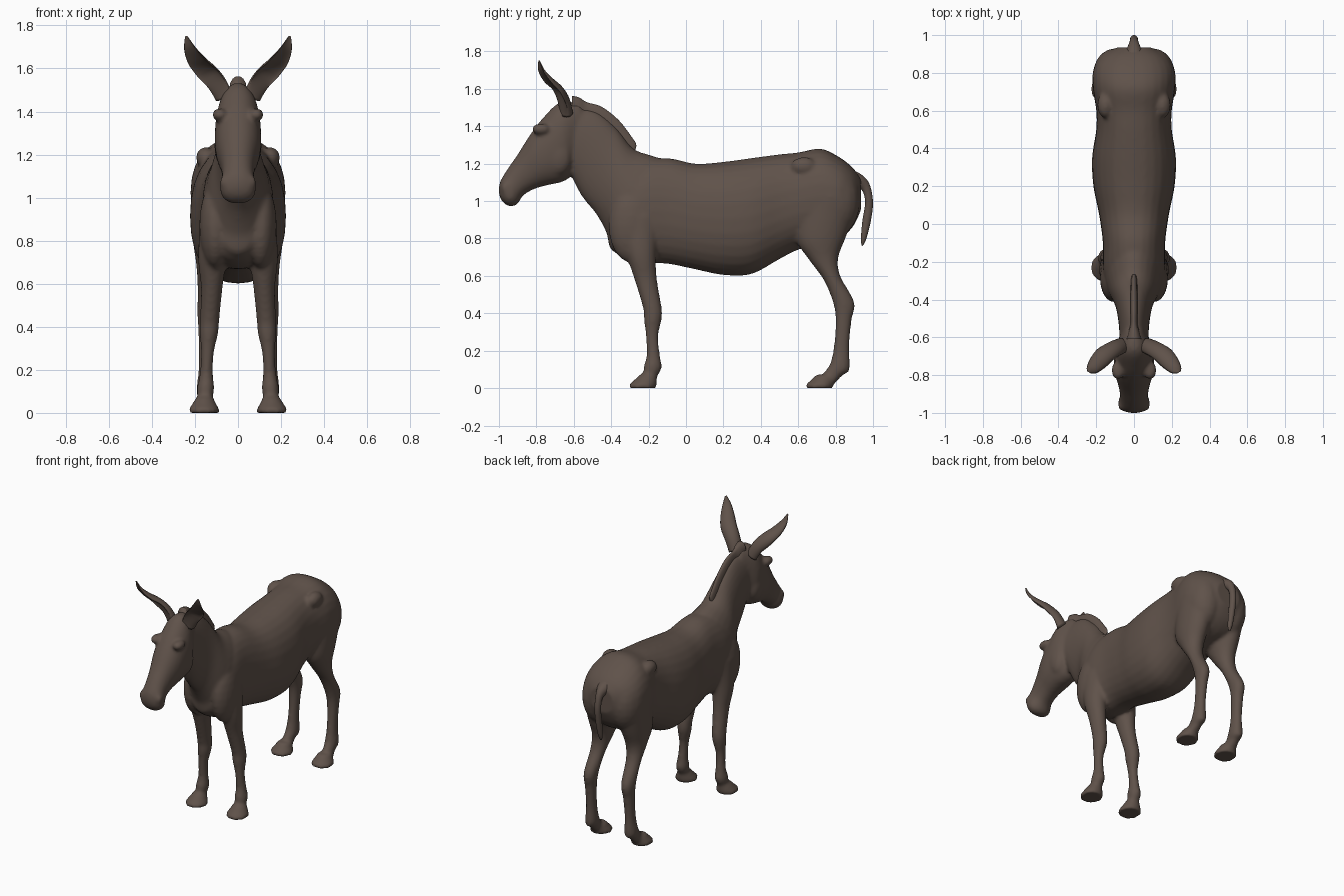
import bpy
import bmesh
from math import cos, sin, pi
from mathutils import Vector, Matrix

cube = bpy.data.objects.get("Cube")
if cube:
    bpy.data.objects.remove(cube)

# One coat colour for the whole animal
coat = bpy.data.materials.new("brown_coat")
coat.use_nodes = True
COLOUR = (0.115, 0.084, 0.068, 1)
coat.diffuse_color = COLOUR
shader = coat.node_tree.nodes["Principled BSDF"]
shader.inputs["Base Color"].default_value = COLOUR
shader.inputs["Roughness"].default_value = 0.9


def spline(rows, steps=5):
    """Smooth interpolation through rows of numbers."""
    rows = [Vector(r) for r in rows]
    result = []
    for i in range(len(rows) - 1):
        a, b = rows[max(i - 1, 0)], rows[i]
        c, d = rows[i + 1], rows[min(i + 2, len(rows) - 1)]
        for k in range(steps):
            t = k / steps
            result.append(b + (c - a) * (t / 2)
                          + (a * 2 - b * 5 + c * 4 - d) * (t * t / 2)
                          + (b * 3 - a - c * 3 + d) * (t ** 3 / 2))
    return result + [rows[-1]]


def skin(bm, rings):
    """Join rings of points into a closed tube."""
    loops = [[bm.verts.new(p) for p in ring] for ring in rings]
    count = len(loops[0])
    faces = [bm.faces.new((a[i], a[(i + 1) % count], b[(i + 1) % count], b[i]))
             for a, b in zip(loops, loops[1:]) for i in range(count)]
    faces += [bm.faces.new(loops[0]), bm.faces.new(loops[-1])]
    bmesh.ops.recalc_face_normals(bm, faces=faces)


def power(value, exponent):
    return abs(value) ** exponent * (1 if value > 0 else -1)


def loft(bm, sections, boxy=1.0, side=1, count=28):
    """Sections: y and z of one edge, y and z of the other, half width, x."""
    rings = []
    for y1, z1, y2, z2, width, x in spline(sections):
        top, low = Vector((x * side, y1, z1)), Vector((x * side, y2, z2))
        mid, half = (top + low) / 2, (top - low) / 2
        ring = []
        for i in range(count):
            t = 2 * pi * i / count
            ring.append(mid + half * power(sin(t), boxy)
                        + Vector((width * power(cos(t), boxy), 0, 0)))
        rings.append(ring)
    skin(bm, rings)


def bump(bm, centre, radii):
    """Ellipsoid muscle or bone on both sides."""
    for side in (-1, 1):
        place = Matrix.Translation((centre[0] * side, centre[1], centre[2]))
        bmesh.ops.create_uvsphere(bm, u_segments=20, v_segments=12, radius=1,
                                  matrix=place @ Matrix.Diagonal((*radii, 1)))


def finish(name, bm):
    mesh = bpy.data.meshes.new(name)
    bm.to_mesh(mesh)
    bm.free()
    mesh.materials.append(coat)
    mesh.shade_smooth()
    obj = bpy.data.objects.new(name, mesh)
    bpy.context.collection.objects.link(obj)
    return obj


body = bmesh.new()

# Torso: y, top, bottom, half width
torso = [(-.41, 1.02, .78, .07), (-.36, 1.12, .71, .14), (-.25, 1.21, .67, .165),
         (-.1, 1.23, .665, .165), (.05, 1.2, .635, .185), (.2, 1.21, .605, .215),
         (.35, 1.23, .61, .222), (.5, 1.25, .69, .2), (.6, 1.26, .74, .2),
         (.72, 1.28, .77, .218), (.82, 1.235, .8, .215), (.89, 1.18, .86, .17),
         (.935, 1.12, .95, .09)]
loft(body, [(y, top, y, low, w, 0) for y, top, low, w in torso], boxy=.88)

# Neck
loft(body, [(-.62, 1.5, -.63, 1.17, .075, 0), (-.48, 1.48, -.56, 1.03, .082, 0),
            (-.37, 1.39, -.48, .93, .1, 0), (-.28, 1.28, -.425, .83, .135, 0),
            (-.17, 1.24, -.39, .73, .155, 0), (-.03, 1.19, -.22, .69, .14, 0)])

# Head
loft(body, [(-.56, 1.52, -.59, 1.22, .06, 0), (-.67, 1.53, -.62, 1.13, .1, 0),
            (-.76, 1.45, -.67, 1.1, .108, 0), (-.83, 1.36, -.74, 1.085, .102, 0),
            (-.9, 1.25, -.81, 1.065, .082, 0), (-.955, 1.17, -.87, 1.03, .074, 0),
            (-.995, 1.1, -.9, .985, .084, 0), (-1, 1.04, -.93, .972, .066, 0),
            (-.985, 1, -.955, .975, .03, 0)], boxy=.92)

# Brows, cheeks, nostrils, shoulders, hip bones, buttocks
bump(body, (.085, -.775, 1.385), (.035, .05, .03))
bump(body, (.065, -.68, 1.24), (.045, .07, .1))
bump(body, (.055, -.965, 1.07), (.03, .025, .035))
bump(body, (.105, -.29, .87), (.075, .125, .2))
bump(body, (.15, .63, 1.185), (.045, .07, .05))
bump(body, (.1, .8, 1.0), (.115, .13, .19))

front_leg = [(-.37, .92, -.14, .92, .06, .115), (-.32, .72, -.16, .72, .065, .12),
             (-.275, .58, -.155, .58, .05, .122), (-.23, .43, -.13, .43, .045, .132),
             (-.225, .37, -.13, .37, .043, .135), (-.215, .28, -.148, .28, .03, .142),
             (-.21, .18, -.14, .18, .031, .147), (-.225, .12, -.13, .11, .04, .15),
             (-.23, .07, -.155, .06, .035, .153), (-.25, .03, -.17, .03, .04, .155)]
hind_leg = [(.6, 1.0, .92, 1.0, .1, .12), (.59, .8, .86, .82, .085, .125),
            (.655, .69, .815, .7, .065, .13), (.735, .58, .825, .6, .05, .138),
            (.785, .46, .9, .46, .043, .145), (.8, .36, .885, .36, .036, .148),
            (.79, .22, .873, .22, .032, .15), (.77, .13, .875, .1, .04, .152),
            (.735, .08, .84, .07, .035, .155), (.71, .03, .8, .03, .04, .158)]
hoof = [(-.02, .075, .07, .06, .042, .155), (-.055, .04, .07, .035, .058, .157),
        (-.08, .018, .068, .015, .071, .158), (-.08, 0, .065, 0, .071, .158)]

# Legs and hooves, mirrored
for side in (-1, 1):
    loft(body, front_leg, side=side)
    loft(body, hind_leg, side=side)
    for y in (-.225, .72):
        loft(body, [(a + y, b, c + y, d, w, x) for a, b, c, d, w, x in hoof], side=side)

# Fuse the flesh into one smooth skin
body_obj = finish("body", body)
remesh = body_obj.modifiers.new("fuse", 'REMESH')
remesh.mode = 'VOXEL'
remesh.voxel_size = 0.011
remesh.use_smooth_shade = True
relax = body_obj.modifiers.new("relax", 'SMOOTH')
relax.factor = 0.5
relax.iterations = 7

# Tail
tail = bmesh.new()
loft(tail, [(.88, 1.17, .88, 1.06, .06, 0), (.935, 1.145, .915, 1.07, .04, 0),
            (.98, 1.095, .945, 1.05, .024, 0), (1, 1.0, .957, .99, .021, 0),
            (.99, .9, .942, .89, .02, 0), (.965, .8, .935, .8, .016, 0),
            (.945, .76, .938, .765, .006, 0)], count=14)
finish("tail", tail)

# Mane crest along the neck, with a forelock tuft between the ears
mane = bmesh.new()
loft(mane, [(-.61, 1.565, -.61, 1.45, .04, 0), (-.57, 1.555, -.57, 1.43, .03, 0),
            (-.53, 1.53, -.53, 1.4, .02, 0), (-.45, 1.505, -.48, 1.4, .02, 0),
            (-.36, 1.435, -.42, 1.34, .02, 0), (-.29, 1.345, -.36, 1.26, .018, 0),
            (-.265, 1.3, -.31, 1.22, .014, 0), (-.28, 1.255, -.29, 1.2, .008, 0)],
     count=14)
finish("mane", mane)

# Cupped ears: centre x, y, z, half width, depth
ear_path = [(.06, -.635, 1.47, .045, .04), (.1, -.655, 1.54, .05, .045),
            (.15, -.685, 1.595, .053, .04), (.19, -.73, 1.64, .047, .033),
            (.222, -.77, 1.695, .03, .02), (.24, -.785, 1.75, .006, .006)]
for side, name in ((1, "left_ear"), (-1, "right_ear")):
    ear = bmesh.new()
    rows = spline(ear_path)
    rings = []
    for i, (x, y, z, width, depth) in enumerate(rows):
        ahead = rows[min(i + 1, len(rows) - 1)] - rows[max(i - 1, 0)]
        along = Vector(ahead[:3]).normalized()
        across = along.cross(Vector((.45, -.85, -.25))).normalized()
        back = across.cross(along).normalized()
        if back.y < 0:
            back.negate()
        hollow = -.6 + min(i / 8, 1)
        ring = []
        for k in range(20):
            t = 2 * pi * k / 20
            lift = sin(t) if sin(t) > 0 else -sin(t) * hollow
            p = Vector((x, y, z)) + across * (width * cos(t)) + back * (depth * (lift - .3))
            ring.append(Vector((p.x * side, p.y, p.z)))
        rings.append(ring)
    skin(ear, rings)
    finish(name, ear)
